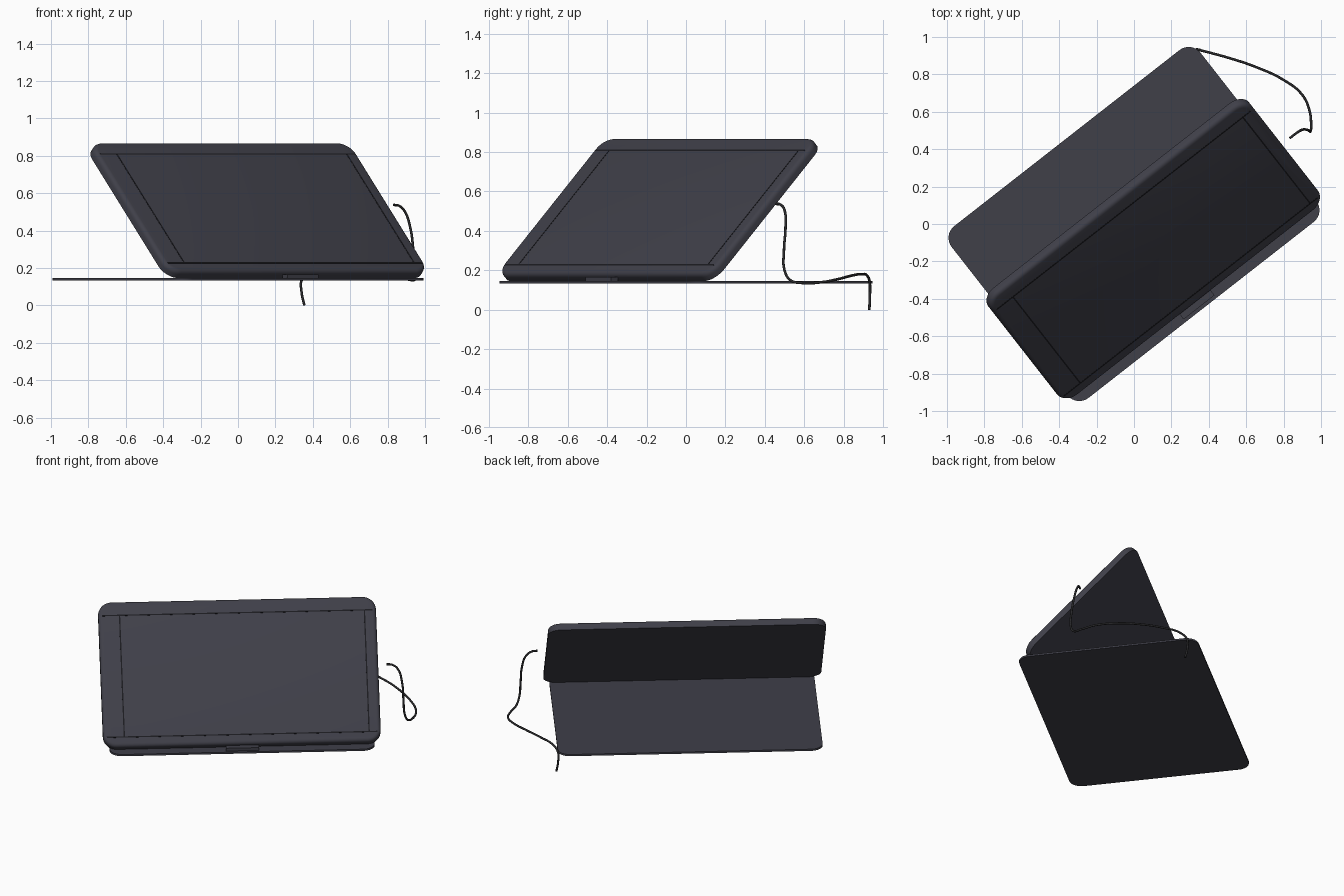
import bpy, bmesh, math
from mathutils import Matrix, Vector

if "Cube" in bpy.data.objects:
    bpy.data.objects.remove(bpy.data.objects["Cube"])


def material(name, rgb):
    m = bpy.data.materials.new(name)
    m.diffuse_color = (*rgb, 1)
    m.use_nodes = True
    m.node_tree.nodes["Principled BSDF"].inputs["Base Color"].default_value = m.diffuse_color
    return m


CASE = material("charcoal case", (0.050, 0.050, 0.066))
DARK = material("dark seam", (0.011, 0.011, 0.014))
CORD = material("black cord", (0.022, 0.022, 0.024))

# Whole device is turned about z; the lid leans back at 45 degrees
BASE = Matrix.Rotation(math.radians(38), 4, 'Z')
LID = BASE @ Matrix.Translation((0, -0.505, 0.146)) @ Matrix.Rotation(math.radians(44.8), 4, 'X')


def rounded_slab(name, x0, x1, y0, y1, z0, z1, r, bevel, mat, frame):
    """Rounded rectangle plate, with an optional soft top rim."""
    bm = bmesh.new()
    verts = []
    corners = [(x1 - r, y1 - r), (x0 + r, y1 - r), (x0 + r, y0 + r), (x1 - r, y0 + r)]
    for q, (cx, cy) in enumerate(corners):
        for i in range(9):
            a = math.pi / 2 * (q + i / 8)
            verts.append(bm.verts.new((cx + r * math.cos(a), cy + r * math.sin(a), z0)))
    face = bm.faces.new(verts)
    ext = bmesh.ops.extrude_face_region(bm, geom=[face])["geom"]
    top = [v for v in ext if isinstance(v, bmesh.types.BMVert)]
    bmesh.ops.translate(bm, verts=top, vec=(0, 0, z1 - z0))
    if bevel:
        rim = [e for e in bm.edges if all(v in top for v in e.verts)]
        bmesh.ops.bevel(bm, geom=rim, offset=bevel, segments=4, profile=0.5, affect='EDGES')
    return finish(bm, name, mat, frame)


def box(name, x0, x1, y0, y1, z0, z1, mat, frame):
    bm = bmesh.new()
    m = Matrix.Translation(((x0 + x1) / 2, (y0 + y1) / 2, (z0 + z1) / 2)) \
        @ Matrix.Diagonal((x1 - x0, y1 - y0, z1 - z0, 1))
    bmesh.ops.create_cube(bm, size=1, matrix=m)
    return finish(bm, name, mat, frame)


def finish(bm, name, mat, frame):
    bmesh.ops.recalc_face_normals(bm, faces=bm.faces)
    bm.transform(frame)
    me = bpy.data.meshes.new(name)
    bm.to_mesh(me)
    bm.free()
    me.materials.append(mat)
    ob = bpy.data.objects.new(name, me)
    bpy.context.collection.objects.link(ob)
    bpy.context.view_layer.objects.active = ob
    bpy.ops.object.select_all(action='DESELECT')
    ob.select_set(True)
    bpy.ops.object.shade_smooth_by_angle(angle=math.radians(35))
    return ob


# Thin base flap
rounded_slab("base_flap", -0.844, 0.844, -0.583, 0.583, 0.134, 0.146, 0.08, 0, CASE, BASE)

# Leaning display body with soft front rim
T = 0.05
rounded_slab("display_body", -0.885, 0.885, 0, 0.985, 0, T, 0.085, 0.024, CASE, LID)

# Seams that divide the front into strips and centre screen
W = 0.004
for name, y in (("lower_seam", 0.065), ("upper_seam", 0.89)):
    box(name, -0.862, 0.862, y - W, y + W, T - 0.004, T + 0.001, DARK, LID)
for name, x in (("left_seam", -0.75), ("right_seam", 0.81)):
    box(name, x - W, x + W, 0.065, 0.89, T - 0.004, T + 0.001, DARK, LID)

# Catch tab on the front edge
box("front_catch", -0.105, 0.105, -0.565, -0.52, 0.14, 0.165, CASE, BASE)

# Loose power cord
path = [(.355, .93, 0), (.34, .933, .07), (.343, .932, .14), (.39, .92, .172), (.5, .89, .18),
        (.65, .84, .173), (.8, .77, .155), (.9, .69, .14), (.94, .6, .135), (.947, .53, .15),
        (.945, .5, .2), (.937, .497, .3), (.92, .505, .42), (.89, .5, .505), (.86, .48, .533),
        (.832, .458, .537)]
cu = bpy.data.curves.new("power_cord", 'CURVE')
cu.dimensions = '3D'
cu.bevel_depth = 0.0068
cu.bevel_resolution = 3
cu.use_fill_caps = True
cu.resolution_u = 6
sp = cu.splines.new('BEZIER')
sp.bezier_points.add(len(path) - 1)
for p, co in zip(sp.bezier_points, path):
    p.co = co
    p.handle_left_type = p.handle_right_type = 'AUTO'
cu.materials.append(CORD)
bpy.context.collection.objects.link(bpy.data.objects.new("power_cord", cu))
